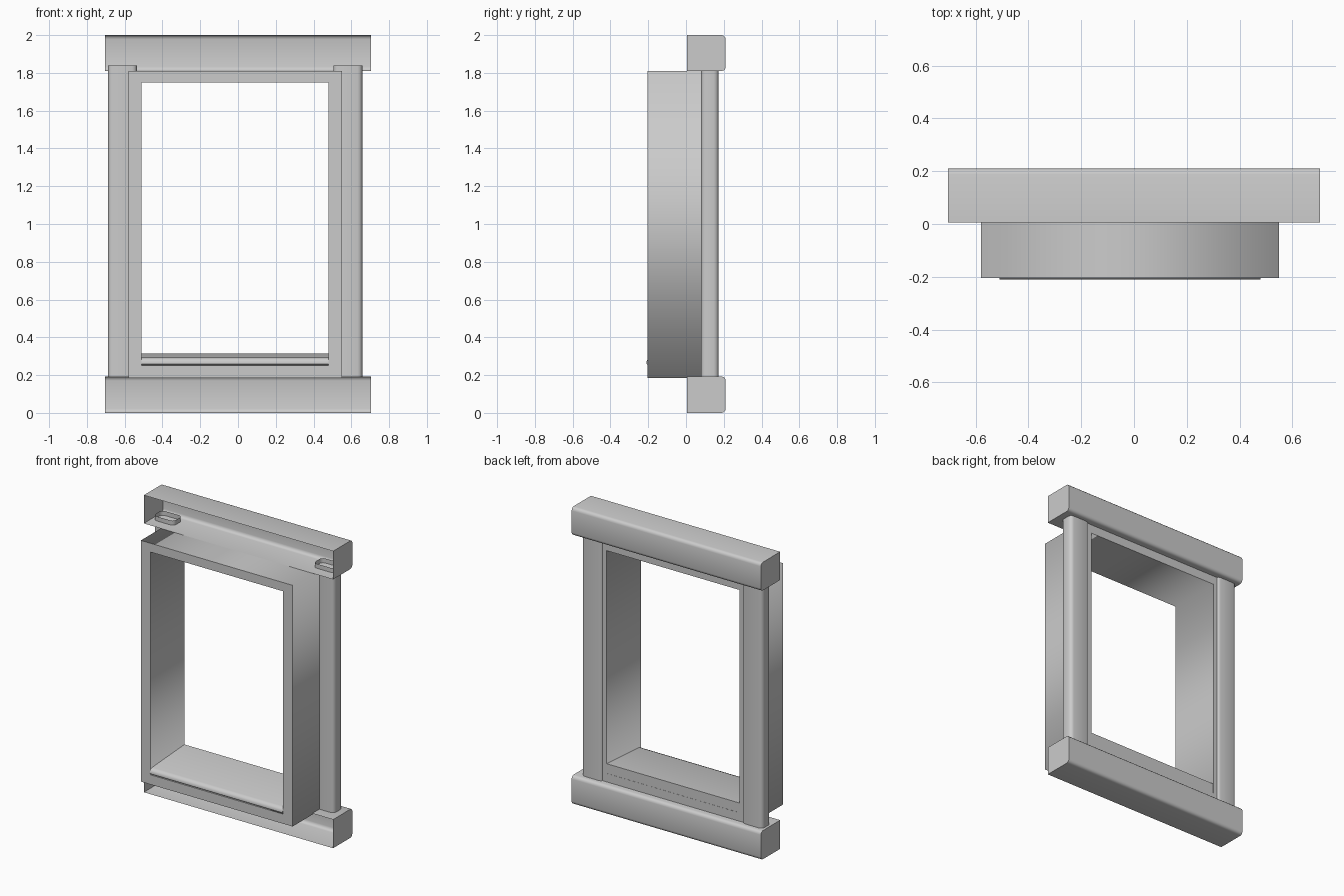
import bpy
import bmesh
import math
from mathutils import Vector

cube = bpy.data.objects.get("Cube")
if cube:
    bpy.data.objects.remove(cube, do_unlink=True)

grey = bpy.data.materials.new("plain grey")
grey.use_nodes = True
GREY = (0.6, 0.6, 0.6, 1)
grey.diffuse_color = GREY
grey.node_tree.nodes["Principled BSDF"].inputs["Base Color"].default_value = GREY


def finish(bm, name, angle=50):
    """Turn a bmesh into an object with smooth shading."""
    mesh = bpy.data.meshes.new(name)
    bm.to_mesh(mesh)
    bm.free()
    obj = bpy.data.objects.new(name, mesh)
    bpy.context.collection.objects.link(obj)
    mesh.materials.append(grey)
    bpy.ops.object.select_all(action="DESELECT")
    obj.select_set(True)
    bpy.context.view_layer.objects.active = obj
    if angle:
        bpy.ops.object.shade_smooth_by_angle(angle=math.radians(angle))
    return obj


def rounded(a0, a1, b0, b1, radius, corners, steps=3):
    """Rectangle outline; the listed corners (0-3, anticlockwise) are rounded."""
    spots = [(a0, b0, 1, 1), (a1, b0, -1, 1), (a1, b1, -1, -1), (a0, b1, 1, -1)]
    points = []
    for i, (a, b, da, db) in enumerate(spots):
        if i not in corners:
            points.append((a, b))
            continue
        for s in range(steps + 1):
            t = math.pi + i * math.pi / 2 + s / steps * math.pi / 2
            points.append((a + radius * (da + math.cos(t)),
                           b + radius * (db + math.sin(t))))
    return points


def extrude(name, points, start, end, axis, caps=True, open_edge=False):
    """Sweep an outline along x (points are y, z) or z (points are x, y)."""
    bm = bmesh.new()

    def ring(d):
        return [bm.verts.new((d, p, q) if axis == "x" else (p, q, d)) for p, q in points]

    a, b = ring(start), ring(end)
    n = len(points)
    for i in range(n - 1 if open_edge else n):
        j = (i + 1) % n
        bm.faces.new((a[i], a[j], b[j], b[i]))
    if caps:
        bm.faces.new(a[::-1])
        bm.faces.new(b)
    bmesh.ops.recalc_face_normals(bm, faces=bm.faces)
    centre = sum((v.co for v in bm.verts), Vector()) / len(bm.verts)
    side = max(bm.faces, key=lambda f: f.calc_center_median().y)
    if side.normal.dot(side.calc_center_median() - centre) < 0:
        bmesh.ops.reverse_faces(bm, faces=bm.faces)
    return finish(bm, name)


def tunnel(name, outer, inner, y0, y1):
    """Rectangular frame; sides blend round the corners, front and back stay crisp."""
    bm = bmesh.new()

    def loop(rect, y):
        x0, x1, z0, z1 = rect
        return [bm.verts.new((x, y, z)) for x, z in ((x0, z0), (x1, z0), (x1, z1), (x0, z1))]

    loops = [loop(outer, y0), loop(outer, y1), loop(inner, y1), loop(inner, y0)]
    for k in range(4):
        a, b = loops[k], loops[(k + 1) % 4]
        for i in range(4):
            j = (i + 1) % 4
            bm.faces.new((a[i], a[j], b[j], b[i]))
    bmesh.ops.recalc_face_normals(bm, faces=bm.faces)
    for f in bm.faces:
        f.smooth = True
    for e in bm.edges:
        e.smooth = not any(abs(f.normal.y) > 0.5 for f in e.link_faces)
    return finish(bm, name, None)


# Header and base beams: hollow, open at the front, rounded along the back
for name, z0, z1 in (("top_beam", 1.81, 2.0), ("bottom_beam", 0.0, 0.193)):
    outline = rounded(0.005, 0.21, z0, z1, 0.022, (1, 2))
    extrude(name, outline, -0.705, 0.705, "x", open_edge=True)

# Side posts: hollow tubes with rounded edges, reaching into the top beam
for name, x0 in (("right_post", -0.688), ("left_post", 0.505)):
    outline = rounded(x0, x0 + 0.153, 0.08, 0.172, 0.025, (0, 1, 2, 3))
    extrude(name, outline, 0.19, 1.84, "z", caps=False)

# Projecting window frame and the narrower liner behind it
opening = (-0.51, 0.48, 0.25, 1.75)
tunnel("window_frame", (-0.58, 0.55, 0.185, 1.809), opening, -0.205, 0.08)
tunnel("back_liner", (-0.545, 0.515, 0.185, 1.809), opening, 0.08, 0.16)

# Sloping sill board with a rounded nose
nose = [(0.159, 0.245), (0.159, 0.315), (-0.185, 0.292), (-0.202, 0.286),
        (-0.21, 0.272), (-0.21, 0.26), (-0.2, 0.252)]
extrude("sill_board", nose, -0.51, 0.48, "x")
